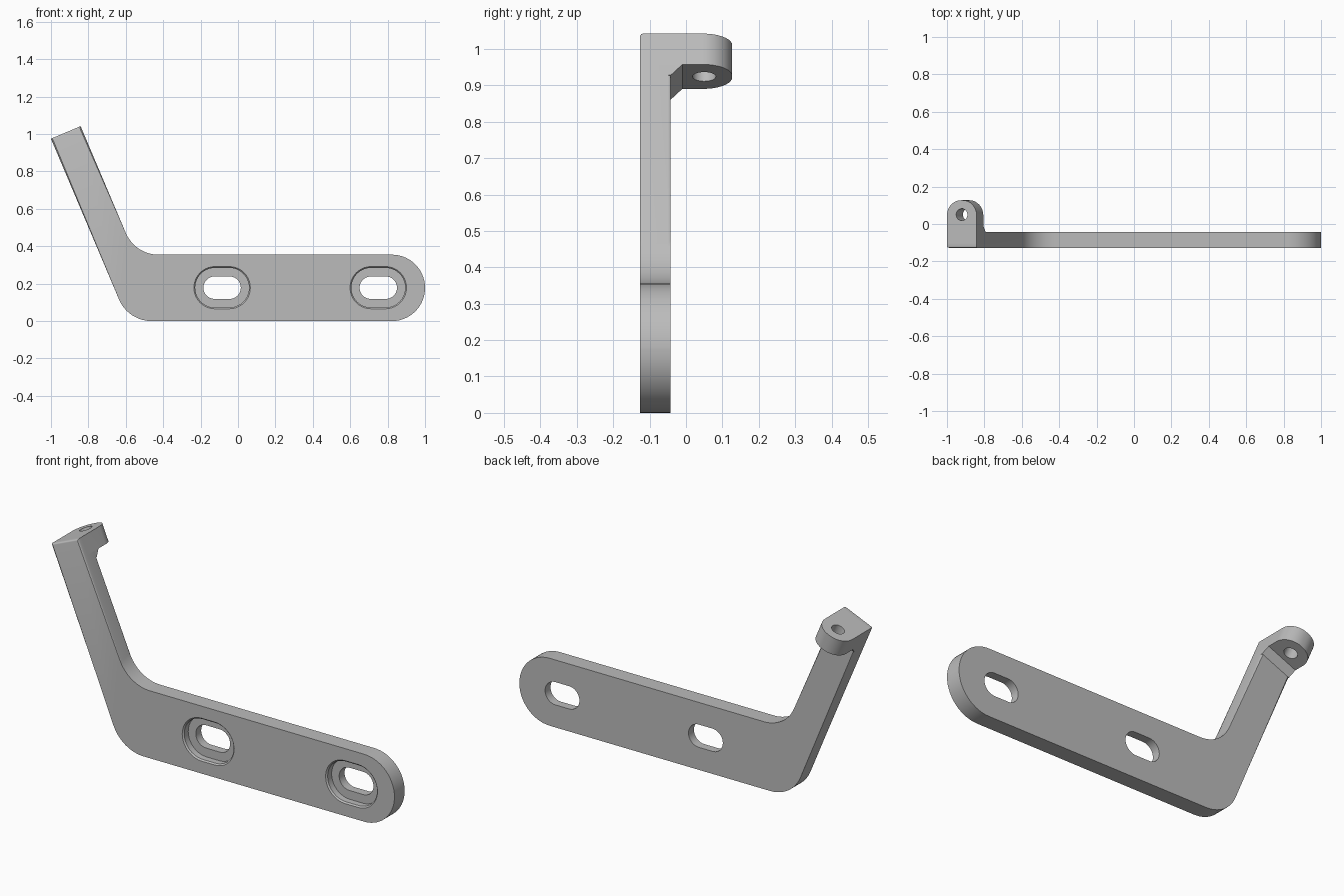
import bpy
import bmesh
from math import atan2, cos, sin, pi, radians
from mathutils import Vector, Matrix

if "Cube" in bpy.data.objects:
    bpy.data.objects.remove(bpy.data.objects["Cube"], do_unlink=True)

FRONT, BACK = -0.127, -0.042
HEIGHT = 0.355
ARM_WIDTH = 0.172
RIM = 0.008

grey = bpy.data.materials.new("light grey")
grey.use_nodes = True
grey.diffuse_color = (0.5, 0.5, 0.5, 1)
grey.node_tree.nodes["Principled BSDF"].inputs["Base Color"].default_value = (0.5, 0.5, 0.5, 1)


def rounded(corners, steps=14):
    """Outline from (x, y, radius) corners, each replaced by a tangent arc."""
    pts = []
    for i, (x, y, r) in enumerate(corners):
        p = Vector((x, y))
        if r == 0:
            pts.append(p)
            continue
        a = (Vector(corners[i - 1][:2]) - p).normalized()
        b = (Vector(corners[(i + 1) % len(corners)][:2]) - p).normalized()
        half = a.angle(b) / 2
        centre = p + (a + b).normalized() * r / sin(half)
        start = p + a * r / (sin(half) / cos(half)) - centre
        turn = (pi - 2 * half) * (1 if a.x * b.y - a.y * b.x < 0 else -1)
        angle = atan2(start.y, start.x)
        for s in range(steps + 1):
            t = angle + turn * s / steps
            pts.append(centre + r * Vector((cos(t), sin(t))))
    return pts


def stadium(x, z, straight, radius, steps=20):
    """Slot outline: two half circles joined by straight sides."""
    pts = []
    for side in (1, -1):
        for s in range(steps + 1):
            t = -pi / 2 + pi * s / steps
            pts.append(Vector((x + side * (straight + radius * cos(t)),
                               z + side * radius * sin(t))))
    return pts


def loft(name, low, high, h0, h1, matrix, rim_edges=None):
    """Solid between two outlines; optionally rounds the chosen edges."""
    bm = bmesh.new()
    rings = [[bm.verts.new((p.x, p.y, h)) for p in pts]
             for pts, h in ((low, h0), (high, h1))]
    bm.faces.new(rings[0])
    bm.faces.new(rings[1])
    n = len(low)
    for i in range(n):
        j = (i + 1) % n
        bm.faces.new((rings[0][i], rings[0][j], rings[1][j], rings[1][i]))
    if rim_edges:
        edges = [e for e in bm.edges if rim_edges(e)]
        bmesh.ops.bevel(bm, geom=edges, offset=RIM, segments=3, profile=0.5, affect='EDGES')
    bm.transform(matrix)
    bmesh.ops.recalc_face_normals(bm, faces=bm.faces)
    mesh = bpy.data.meshes.new(name)
    bm.to_mesh(mesh)
    bm.free()
    mesh.materials.append(grey)
    ob = bpy.data.objects.new(name, mesh)
    bpy.context.collection.objects.link(ob)
    return ob


def combine(target, tool, operation):
    tool.hide_render = True
    mod = target.modifiers.new(tool.name, 'BOOLEAN')
    mod.operation = operation
    mod.solver = 'EXACT'
    mod.object = tool
    bpy.context.view_layer.objects.active = target
    bpy.ops.object.modifier_apply(modifier=mod.name)
    bpy.data.objects.remove(tool, do_unlink=True)


# Frames: plate outline in x-z with depth along y; arm tip with its own axes
plate_frame = Matrix(((1, 0, 0, 0), (0, 0, 1, 0), (0, 1, 0, 0), (0, 0, 0, 1)))
tip = Vector((-1, 0, 0.975))
across = Vector((0.921, 0, 0.39)).normalized()
down = Vector((0.39, 0, -0.921)).normalized()
tip_frame = Matrix.Translation(tip) @ Matrix((across, (0, 1, 0), down)).transposed().to_4x4()
tip_right = tip + across * ARM_WIDTH

# Bent plate: horizontal bar with a round end and a slanted arm
outer_x = tip.x + down.x * tip.z / -down.z
inner_x = tip_right.x + down.x * (tip_right.z - HEIGHT) / -down.z
end_radius = HEIGHT / 2 - 0.0005
outline = rounded([
    (tip.x, tip.z, 0), (outer_x, 0, 0.19),
    (1, 0, end_radius), (1, HEIGHT, end_radius),
    (inner_x, HEIGHT, 0.19), (tip_right.x, tip_right.z, 0)])


def is_rim(edge):
    a, b = (v.co for v in edge.verts)
    at_tip = min(a.y, b.y) > 0.97
    return abs(a.z - b.z) < 1e-5 and not (at_tip and a.z > FRONT + 0.01)


bracket = loft("bracket", outline, outline, FRONT, BACK, plate_frame, is_rim)

# Rear tab at the arm tip, with rounded corners
tab_shape = rounded([(0, -0.1, 0), (ARM_WIDTH, -0.1, 0),
                     (ARM_WIDTH, 0.127, 0.081), (0, 0.127, 0.081)])
combine(bracket, loft("tab", tab_shape, tab_shape, 0, 0.092, tip_frame), 'UNION')

# Chamfered gusset under the tab
gusset_shape = [Vector(p) for p in
                ((-0.06, 0.08), (-0.01, 0.08), (-0.01, 0.092), (BACK, 0.124), (-0.06, 0.124))]
gusset_frame = tip_frame @ Matrix(((0, 0, 1, 0), (1, 0, 0, 0), (0, 1, 0, 0), (0, 0, 0, 1)))
combine(bracket, loft("gusset", gusset_shape, gusset_shape, 0, ARM_WIDTH, gusset_frame), 'UNION')

# Round hole through the tab
hole = stadium(ARM_WIDTH / 2, 0.05, 0.0005, 0.032)
combine(bracket, loft("tab_hole", hole, hole, -0.05, 0.15, tip_frame), 'DIFFERENCE')

# Two slots, each with a recessed seat and an eased rim
for x in (-0.085, 0.75):
    z = HEIGHT / 2 + 0.001
    slot = stadium(x, z, 0.04, 0.06)
    seat = stadium(x, z, 0.038, 0.106)
    flare = stadium(x, z, 0.038, 0.118)
    combine(bracket, loft("slot", slot, slot, -0.2, 0.1, plate_frame), 'DIFFERENCE')
    combine(bracket, loft("seat", seat, seat, -0.2, -0.087, plate_frame), 'DIFFERENCE')
    combine(bracket, loft("seat_rim", flare, seat, FRONT - 0.005, FRONT + 0.007, plate_frame),
            'DIFFERENCE')

# Smooth curved walls, keep edges crisp
bpy.ops.object.select_all(action='DESELECT')
bracket.select_set(True)
bpy.context.view_layer.objects.active = bracket
bpy.ops.object.shade_smooth_by_angle(angle=radians(32))
